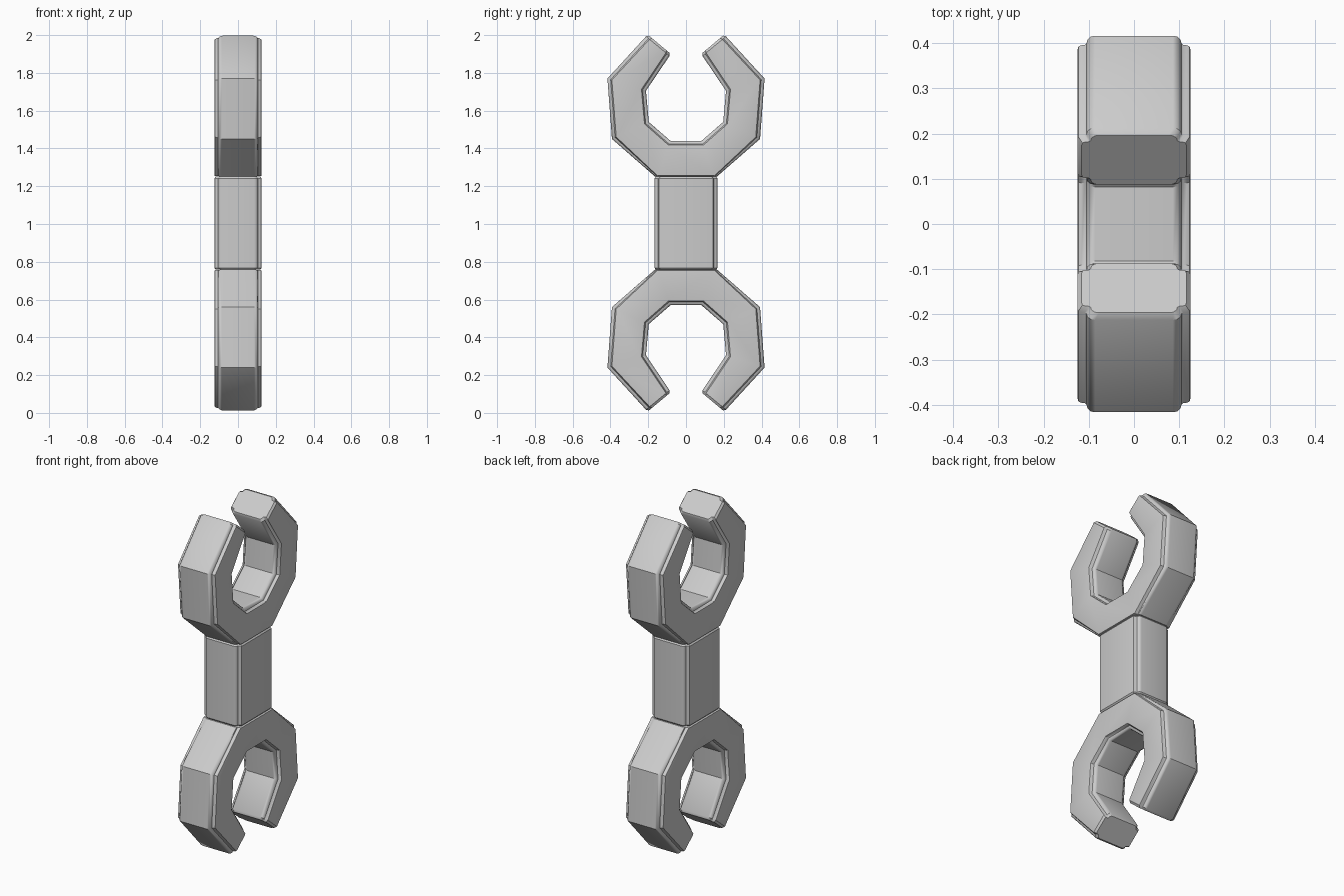
import bpy, bmesh, math
from mathutils import Vector

if "Cube" in bpy.data.objects:
    bpy.data.objects.remove(bpy.data.objects["Cube"])

# Stepped, softened corner of the cross-section: (inset from the edge, half thickness)
CORNER = [(0, .086), (.002, .096), (.009, .103), (.018, .105), (.021, .109),
          (.022, .117), (.025, .123), (.033, .125)]


def section(outer, inner, d_outer=None, shrink=1.0):
    """Closed section between an outer and inner (y, z) point."""
    o, i = Vector(outer), Vector(inner)
    d_in = (o - i).normalized()
    d_out = Vector(d_outer) if d_outer else -d_in
    half = [(o + d_out * d, x) for d, x in CORNER]
    half += [(i + d_in * d, x) for d, x in reversed(CORNER)]
    loop = half + [(p, -x) for p, x in reversed(half)]
    mid = (o + i) / 2
    k = 1 - 2 * (1 - shrink) / (o - i).length
    return [Vector((math.copysign(abs(x) - (1 - shrink), x), *(mid + (p - mid) * k)))
            for p, x in loop]


def sweep(name, sections, z_flip=False):
    """Skin a row of sections into one closed solid."""
    bm = bmesh.new()
    rows = [[bm.verts.new((v.x, v.y, 2.01 - v.z if z_flip else v.z)) for v in s]
            for s in sections]
    n = len(rows[0])
    for a, b in zip(rows, rows[1:]):
        for j in range(n):
            k = (j + 1) % n
            bm.faces.new((a[j], a[k], b[k], b[j]))
    bm.faces.new(rows[0])
    bm.faces.new(rows[-1])
    bmesh.ops.recalc_face_normals(bm, faces=bm.faces[:])
    me = bpy.data.meshes.new(name)
    bm.to_mesh(me)
    bm.free()
    ob = bpy.data.objects.new(name, me)
    bpy.context.collection.objects.link(ob)
    bpy.context.view_layer.objects.active = ob
    ob.select_set(True)
    bpy.ops.object.shade_smooth_by_angle(angle=math.radians(35))
    ob.select_set(False)
    return ob


# Half of an open jaw: tip to base, outer and inner points
tip = (.203, 2.003), (.08, 1.90)
back = (.212, 1.993), (.087, 1.89)
half_jaw = [section(*tip, shrink=.991), section(*back),
            section((.416, 1.77), (.212, 1.705)),
            section((.392, 1.45), (.197, 1.54)),
            section((.165, 1.252), (.082, 1.44), d_outer=(-.6, .12))]
other_half = [[Vector((v.x, -v.y, v.z)) for v in s] for s in reversed(half_jaw)]
sweep("upper_jaw", half_jaw + other_half)
sweep("lower_jaw", half_jaw + other_half, z_flip=True)

# Straight handle with slightly eased ends
sweep("handle", [section((.167, z), (-.167, z), shrink=s)
                 for z, s in ((.759, .993), (.768, 1), (1.242, 1), (1.251, .993))])
